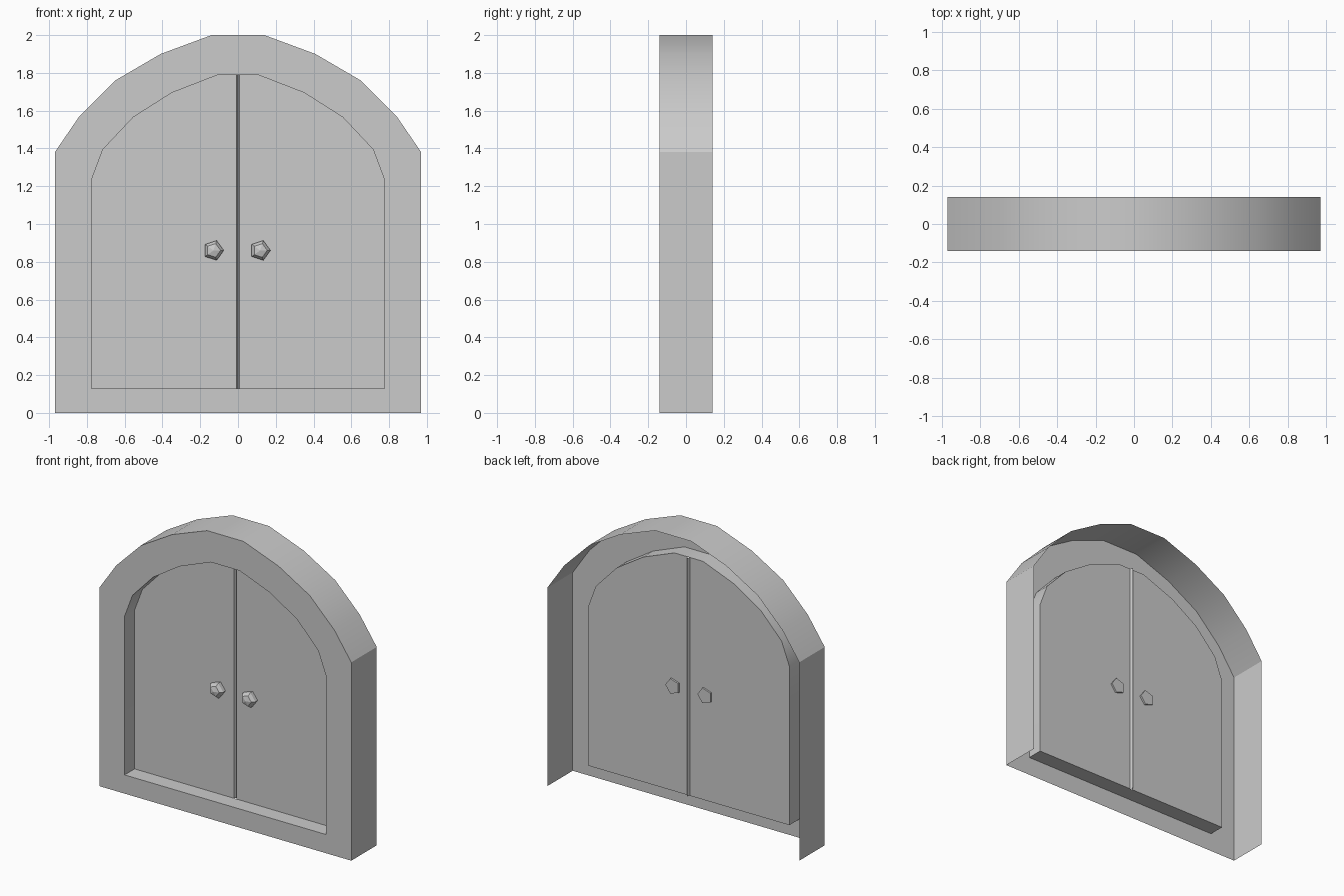
import bpy
from math import cos, sin, tau

if "Cube" in bpy.data.objects:
    bpy.data.objects.remove(bpy.data.objects["Cube"])

FRONT, DOOR, BACK, GAP = -0.14, -0.03, 0.14, 0.008


def make(name, verts, faces, smooth=False):
    mesh = bpy.data.meshes.new(name)
    mesh.from_pydata(verts, [], faces)
    ob = bpy.data.objects.new(name, mesh)
    bpy.context.collection.objects.link(ob)
    if smooth:
        bpy.ops.object.select_all(action='DESELECT')
        ob.select_set(True)
        bpy.context.view_layer.objects.active = ob
        bpy.ops.object.shade_smooth_by_angle(angle=0.52)
    return ob


def arch(half):
    """Close a right-hand half profile by mirroring it, counterclockwise from the front."""
    return half + [(-x, z) for x, z in reversed(half)]


def at(points, y):
    return [(x, y, z) for x, z in points]


# Half profiles from the bottom corner to the top of the arch
outer_half = [(0.97, 0), (0.97, 1.38), (0.84, 1.57), (0.65, 1.76), (0.41, 1.90), (0.14, 2.0)]
inner_half = [(0.775, 0.13), (0.775, 1.235), (0.715, 1.395), (0.555, 1.565), (0.35, 1.695), (0.11, 1.788)]
outer, inner = arch(outer_half), arch(inner_half)
n = len(outer)

# Frame: outer shell (open at back and bottom), front ring, reveal around the doors
verts = at(outer, BACK) + at(outer, FRONT) + at(inner, FRONT) + at(inner, DOOR)
faces = []
for row in range(3):
    for i in range(n):
        j = (i + 1) % n
        if row == 0 and i == n - 1:
            continue  # no bottom plate
        a, b = row * n, (row + 1) * n
        faces.append((a + i, a + j, b + j, b + i))
make("frame", verts, faces, smooth=True)

# Door leaves
leaf = [(GAP, 0.13)] + inner_half + [(GAP, 1.788)]
make("door_right", at(leaf, DOOR), [tuple(range(len(leaf)))])
make("door_left", at([(-x, z) for x, z in reversed(leaf)], DOOR), [tuple(range(len(leaf)))])

# Narrow groove between the leaves
groove = [(-GAP, DOOR), (0, DOOR + 0.02), (GAP, DOOR)]
make("door_groove", [(x, y, z) for z in (0.13, 1.788) for x, y in groove],
     [(0, 1, 4, 3), (1, 2, 5, 4)])

# Five-sided knobs, poking slightly through the doors
for side, cx in (("left", -0.13), ("right", 0.117)):
    verts = []
    for r, y in ((0.055, DOOR + 0.012), (0.055, DOOR - 0.025), (0.038, DOOR - 0.045)):
        verts += [(cx + r * cos(tau * k / 5), y, 0.86 + r * sin(tau * k / 5)) for k in range(5)]
    verts.append((cx, DOOR - 0.055, 0.86))
    faces = [(4, 3, 2, 1, 0)]
    for k in range(5):
        m = (k + 1) % 5
        faces += [(k, m, 5 + m, 5 + k), (5 + k, 5 + m, 10 + m, 10 + k), (10 + k, 10 + m, 15)]
    make("knob_" + side, verts, faces)
